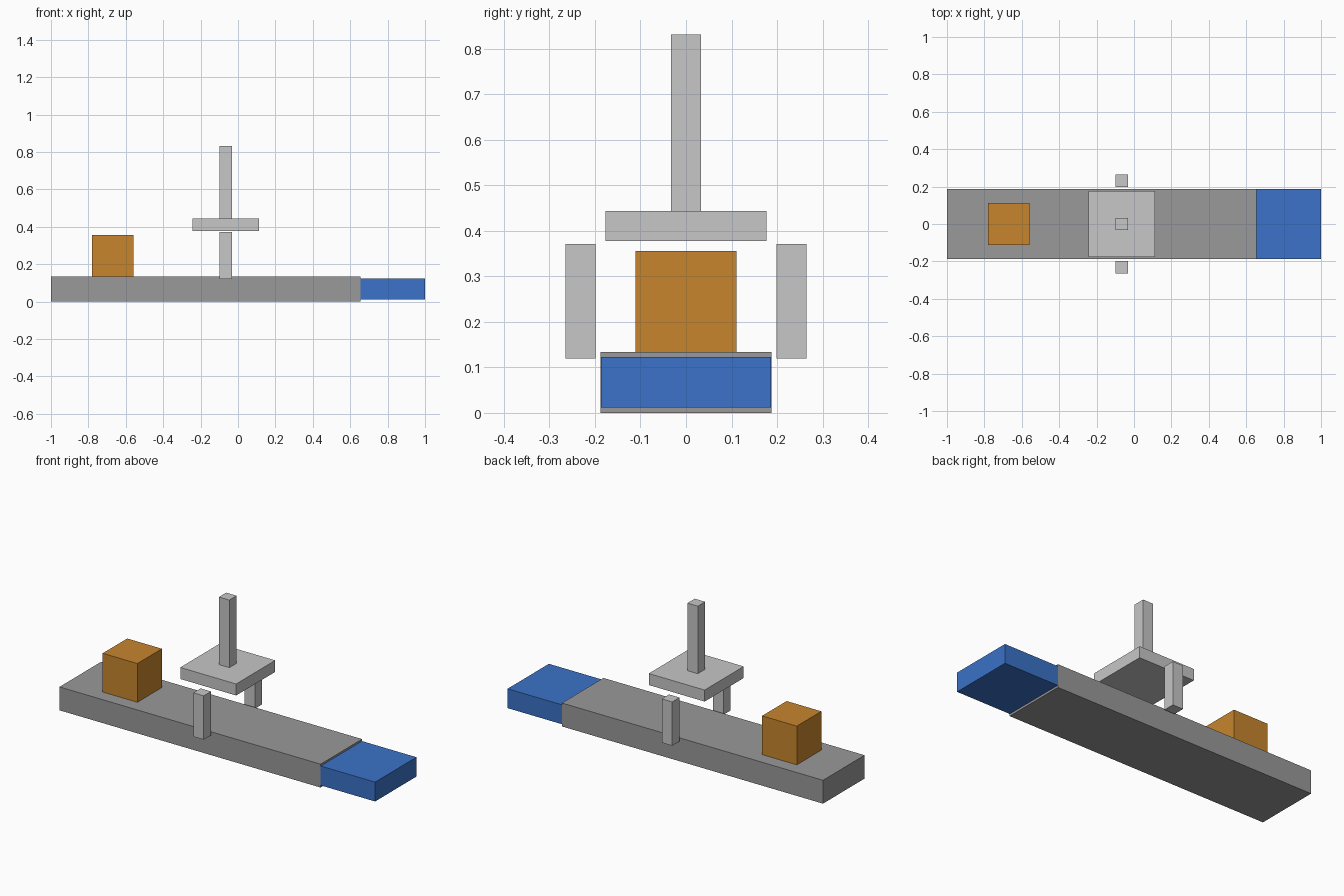
import bpy

if "Cube" in bpy.data.objects:
    bpy.data.objects.remove(bpy.data.objects["Cube"])


def material(name, color):
    m = bpy.data.materials.new(name)
    m.diffuse_color = (*color, 1.0)
    m.use_nodes = True
    m.node_tree.nodes["Principled BSDF"].inputs["Base Color"].default_value = m.diffuse_color
    return m


belt_gray = material("belt gray", (0.32, 0.32, 0.32))
light_gray = material("light gray", (0.57, 0.57, 0.57))
orange = material("orange", (0.57, 0.235, 0.027))
blue = material("blue", (0.043, 0.17, 0.58))


def box(name, x, y, z, mat):
    """Box spanning the given (low, high) ranges."""
    spans = (x, y, z)
    bpy.ops.mesh.primitive_cube_add(size=1)
    ob = bpy.context.object
    ob.name = name
    ob.location = [(lo + hi) / 2 for lo, hi in spans]
    ob.scale = [hi - lo for lo, hi in spans]
    bpy.ops.object.transform_apply(location=True, rotation=False, scale=True)
    ob.data.materials.append(mat)
    return ob


# Conveyor bed and the thinner end section tucked inside it
box("conveyor_bed", (-1.0, 0.655), (-0.188, 0.188), (0, 0.134), belt_gray)
box("end_section", (0.465, 1.0), (-0.187, 0.187), (0.012, 0.123), blue)

# Package riding on the bed
box("package", (-0.78, -0.56), (-0.111, 0.111), (0.134, 0.356), orange)

# Overhead press: plate and rod
cx, half = -0.065, 0.033
box("press_plate", (cx - 0.177, cx + 0.177), (-0.177, 0.177), (0.378, 0.444), light_gray)
box("press_rod", (cx - half, cx + half), (-half, half), (0.444, 0.831), light_gray)

# Side posts, one on each side of the bed
for side, s in (("front", -1), ("back", 1)):
    y = sorted((s * 0.199, s * 0.265))
    box(side + "_post", (cx - half, cx + half), y, (0.12, 0.371), light_gray)
